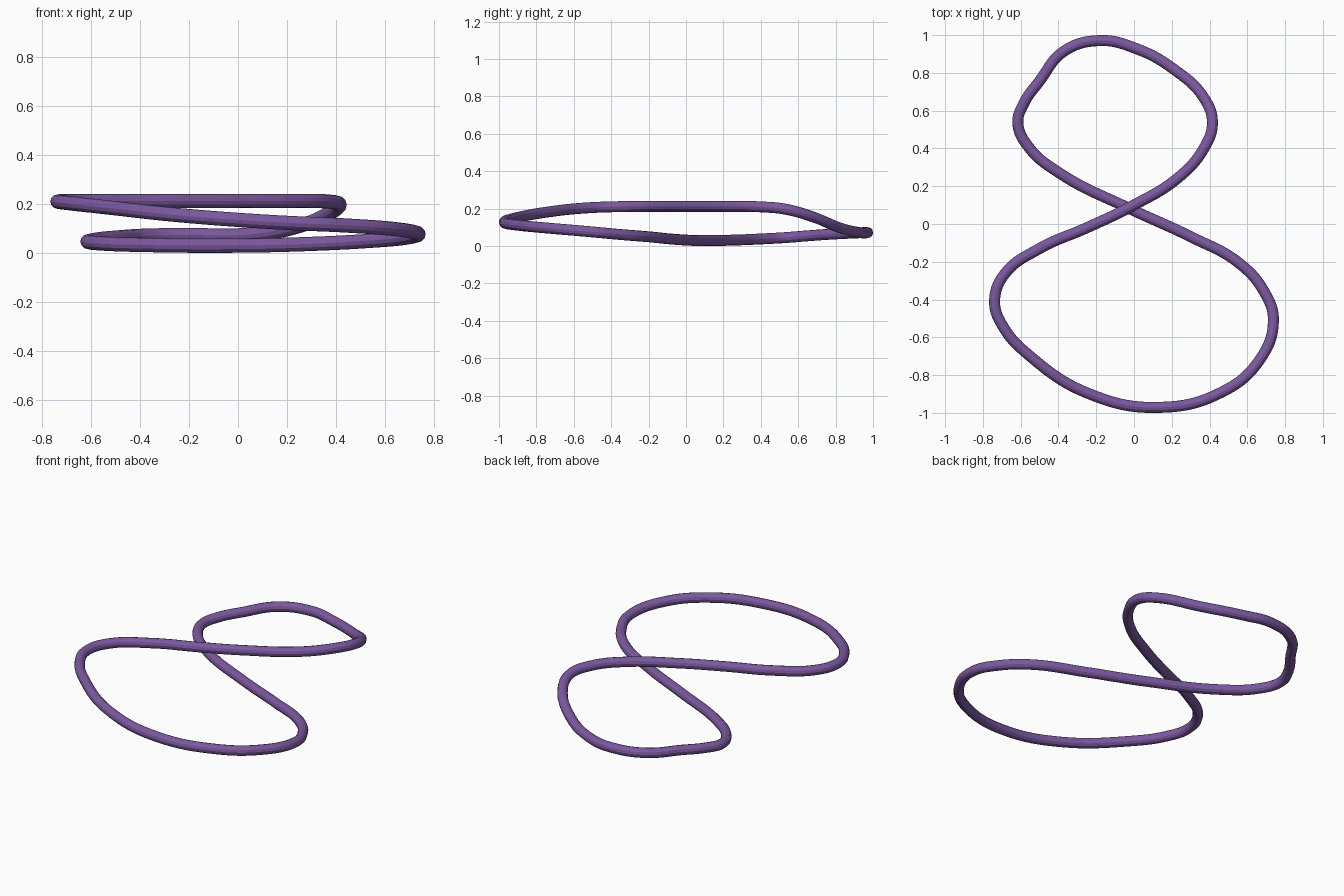
import bpy

# Centre line of the closed figure-eight loop (x, y, z)
PATH = [
    # upper strand, rising through the crossing to the back right bend
    (-0.738, -0.41, 0.209), (-0.685, -0.265, 0.211), (-0.50, -0.13, 0.211),
    (-0.25, -0.02, 0.211), (-0.02, 0.09, 0.211), (0.24, 0.25, 0.211),
    (0.37, 0.40, 0.209), (0.415, 0.53, 0.197),
    # back loop, dropping down to the ground
    (0.375, 0.66, 0.162), (0.21, 0.82, 0.098), (0.0, 0.933, 0.071),
    (-0.18, 0.971, 0.072), (-0.37, 0.915, 0.070), (-0.50, 0.757, 0.062),
    (-0.585, 0.635, 0.053), (-0.615, 0.535, 0.045), (-0.56, 0.41, 0.038),
    # lower strand, passing under the crossing
    (-0.395, 0.27, 0.032), (-0.02, 0.08, 0.029), (0.295, -0.065, 0.036),
    (0.56, -0.21, 0.050), (0.69, -0.36, 0.062), (0.738, -0.51, 0.076),
    # front loop, climbing back to the start
    (0.665, -0.72, 0.094), (0.465, -0.89, 0.110), (0.13, -0.971, 0.126),
    (-0.235, -0.90, 0.153), (-0.55, -0.70, 0.187), (-0.695, -0.54, 0.203),
]

# Twelve-sided tube swept along the path
curve = bpy.data.curves.new("loop_tube", 'CURVE')
curve.dimensions = '3D'
curve.twist_mode = 'Z_UP'
curve.resolution_u = 10
curve.bevel_depth = 0.029
curve.bevel_resolution = 4
spline = curve.splines.new('BEZIER')
spline.bezier_points.add(len(PATH) - 1)
for point, co in zip(spline.bezier_points, PATH):
    point.co = co
    point.handle_left_type = point.handle_right_type = 'AUTO'
spline.use_cyclic_u = True
spline.use_smooth = False

tube = bpy.data.objects.new("loop_tube", curve)
bpy.context.collection.objects.link(tube)

# Purple finish
purple = bpy.data.materials.new("purple")
purple.diffuse_color = (0.20, 0.10, 0.35, 1.0)
curve.materials.append(purple)

# Turn the sweep into a mesh
bpy.context.view_layer.objects.active = tube
tube.select_set(True)
bpy.ops.object.convert(target='MESH')
